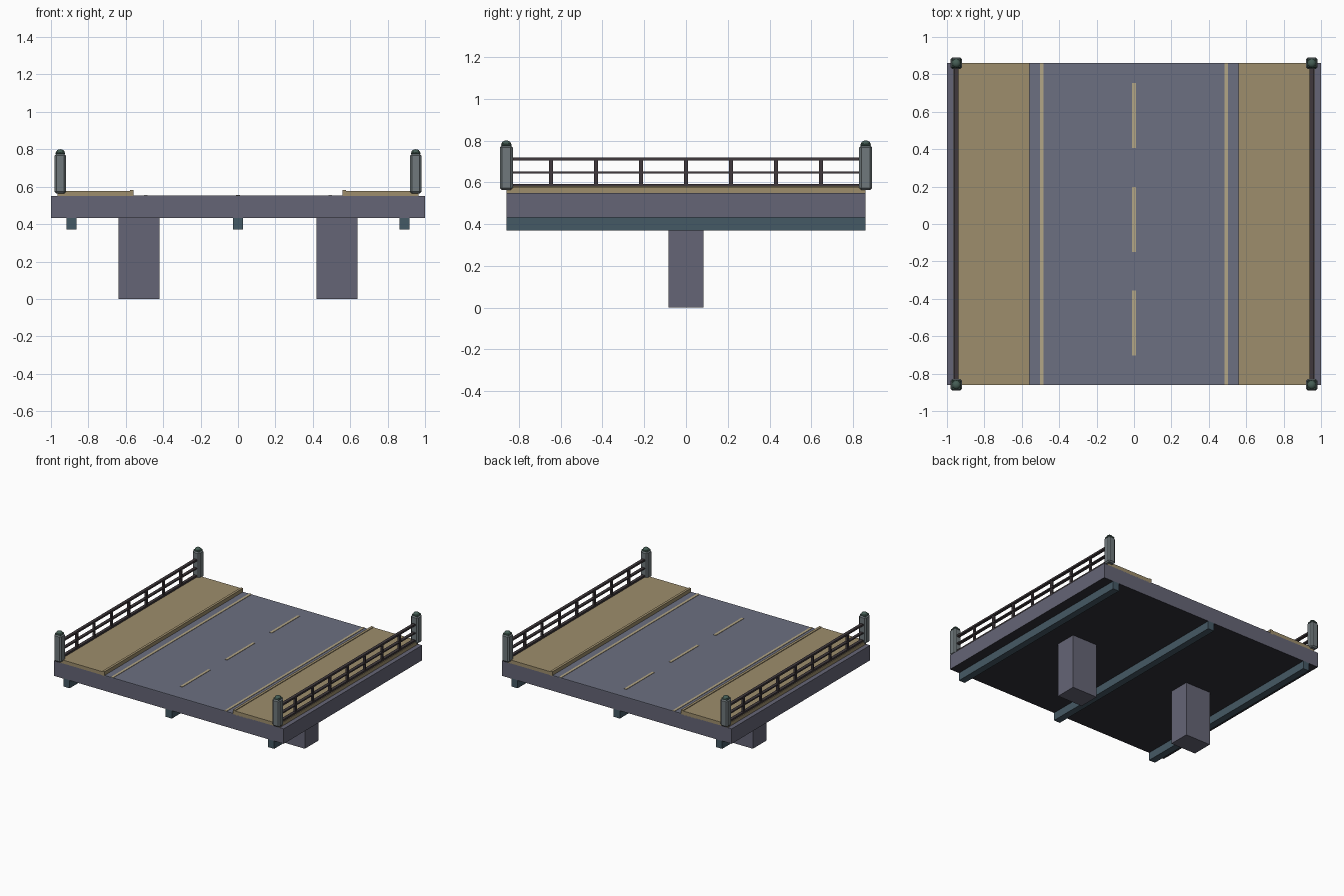
import bpy
from math import pi

if "Cube" in bpy.data.objects:
    bpy.data.objects.remove(bpy.data.objects["Cube"])


def mat(name, r, g, b):
    m = bpy.data.materials.new(name)
    m.diffuse_color = (r, g, b, 1)
    m.use_nodes = True
    m.node_tree.nodes["Principled BSDF"].inputs["Base Color"].default_value = m.diffuse_color
    return m


CONCRETE = mat("concrete", 0.13, 0.13, 0.18)
ASPHALT = mat("asphalt", 0.15, 0.16, 0.22)
SAND = mat("sand_paving", 0.34, 0.27, 0.15)
PAINT = mat("road_paint", 0.45, 0.38, 0.24)
STEEL = mat("girder_steel", 0.06, 0.10, 0.13)
IRON = mat("rail_iron", 0.05, 0.04, 0.045)
STONE = mat("post_stone", 0.16, 0.19, 0.20)
GREEN = mat("cap_green", 0.06, 0.11, 0.09)
DARK = mat("underside", 0.03, 0.03, 0.04)


def box(name, x, y, z, material, bevel=0):
    """Box from (min, max) ranges on each axis."""
    size = [r[1] - r[0] for r in (x, y, z)]
    bpy.ops.mesh.primitive_cube_add(size=1, location=[sum(r) / 2 for r in (x, y, z)])
    o = bpy.context.object
    o.name = name
    o.scale = size
    bpy.ops.object.transform_apply(location=False, rotation=False, scale=True)
    o.data.materials.append(material)
    if bevel:
        b = o.modifiers.new("bevel", 'BEVEL')
        b.width = bevel
        b.segments = 1
    return o


def around(c, half):
    return (c - half, c + half)


def side(s, a, b):
    return tuple(sorted((s * a, s * b)))


L = 0.86  # half length of the span
FULL = (-L, L)

# Deck slab with a dark underside
deck = box("deck", (-1, 1), FULL, (0.432, 0.55), CONCRETE)
deck.data.materials.append(DARK)
for p in deck.data.polygons:
    if p.normal.z < -0.5:
        p.material_index = 1

# Road surface and centre dashes
box("road", (-0.56, 0.56), FULL, (0.545, 0.553), ASPHALT)
for y in (-0.53, 0.025, 0.58):
    box("centre_dash", around(0, 0.01), around(y, 0.174), (0.55, 0.556), PAINT)

# Girders under the deck
for x in (-0.89, 0, 0.89):
    box("girder", around(x, 0.027), FULL, (0.37, 0.434), STEEL)

for s in (-1, 1):
    # Pier, edge line, sidewalk and kerb
    box("pier", around(s * 0.53, 0.11), (-0.083, 0.083), (0, 0.434), CONCRETE)
    box("edge_line", around(s * 0.493, 0.01), FULL, (0.55, 0.556), PAINT)
    box("sidewalk", side(s, 0.57, 0.965), FULL, (0.545, 0.577), SAND)
    box("kerb", side(s, 0.558, 0.578), FULL, (0.545, 0.582), SAND)

    # Railing: three rails and seven balusters
    rx = s * 0.95
    for z, h in ((0.586, 0.007), (0.647, 0.005), (0.711, 0.007)):
        box("rail", around(rx, 0.012), (-0.84, 0.84), around(z, h), IRON)
    for i in range(-3, 4):
        box("baluster", around(rx, 0.008), around(i * 0.2155, 0.009), (0.58, 0.712), IRON)

    # Corner posts with domed caps
    for e in (-L, L):
        box("corner_post", around(rx, 0.031), around(e, 0.031), (0.563, 0.776), STONE, 0.01)
        box("post_cap", around(rx, 0.026), around(e, 0.026), (0.772, 0.785), GREEN, 0.005)
        bpy.ops.mesh.primitive_uv_sphere_add(segments=12, ring_count=8, radius=0.023,
                                             location=(rx, e, 0.783))
        dome = bpy.context.object
        dome.name = "cap_dome"
        dome.scale.z = 0.75
        dome.data.materials.append(GREEN)
        bpy.ops.object.shade_smooth_by_angle(angle=pi / 4)
